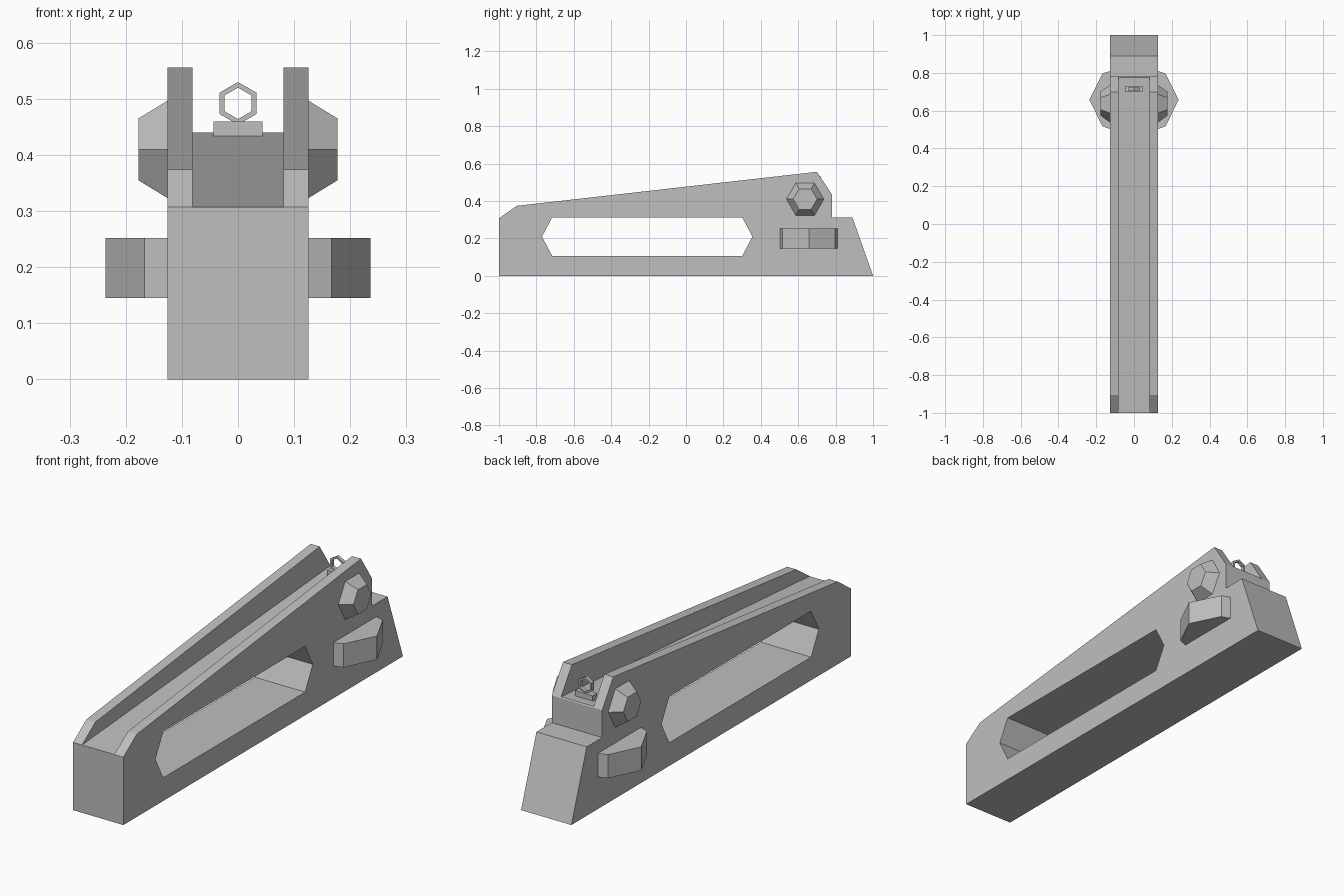
import bpy
import bmesh
from math import cos, sin, pi
from mathutils import Vector

if "Cube" in bpy.data.objects:
    bpy.data.objects.remove(bpy.data.objects["Cube"], do_unlink=True)

GREY = (0.52, 0.52, 0.52, 1.0)
metal = bpy.data.materials.new("plain_grey")
metal.use_nodes = True
metal.diffuse_color = GREY
metal.node_tree.nodes["Principled BSDF"].inputs["Base Color"].default_value = GREY

# Where a profile point (a, b) at distance d along each axis ends up
PLACE = {
    "x": lambda a, b, d: Vector((d, a, b)),
    "y": lambda a, b, d: Vector((a, d, b)),
    "z": lambda a, b, d: Vector((a, b, d)),
}


def loft(name, axis, sections):
    """Closed solid through (distance, profile) sections along an axis."""
    bm = bmesh.new()
    rings = [[bm.verts.new(PLACE[axis](a, b, d)) for a, b in pts] for d, pts in sections]
    bm.faces.new(rings[0])
    bm.faces.new(rings[-1])
    for low, high in zip(rings, rings[1:]):
        for i in range(len(low)):
            j = (i + 1) % len(low)
            bm.faces.new((low[i], low[j], high[j], high[i]))
    bmesh.ops.recalc_face_normals(bm, faces=bm.faces)
    mesh = bpy.data.meshes.new(name)
    bm.to_mesh(mesh)
    bm.free()
    mesh.materials.append(metal)
    obj = bpy.data.objects.new(name, mesh)
    bpy.context.scene.collection.objects.link(obj)
    return obj


def prism(name, axis, pts, lo, hi):
    return loft(name, axis, [(lo, pts), (hi, pts)])


def hexagon(ca, cb, r, turn=0.0):
    return [(ca + r * cos(turn + i * pi / 3), cb + r * sin(turn + i * pi / 3)) for i in range(6)]


def cut(obj, cutter):
    """Subtract the cutter, bake the result and discard the cutter."""
    mod = obj.modifiers.new("cut", "BOOLEAN")
    mod.operation = "DIFFERENCE"
    mod.solver = "EXACT"
    mod.object = cutter
    graph = bpy.context.evaluated_depsgraph_get()
    mesh = bpy.data.meshes.new_from_object(obj.evaluated_get(graph))
    obj.modifiers.clear()
    obj.data = mesh
    bpy.data.objects.remove(cutter, do_unlink=True)


# Main body: side silhouette, long window and sloping top channel
HALF = 0.126
body = prism("body", "x", [
    (-1, 0), (1, 0), (0.89, 0.312), (0.78, 0.312), (0.78, 0.435),
    (0.70, 0.556), (-0.905, 0.374), (-1, 0.307)], -HALF, HALF)
cut(body, prism("window_cutter", "x", [
    (-0.77, 0.21), (-0.715, 0.105), (0.30, 0.105),
    (0.355, 0.21), (0.30, 0.313), (-0.715, 0.313)], -0.3, 0.3))
cut(body, prism("channel_cutter", "x", [
    (-1.1, 0.2995), (0.9, 0.449), (0.9, 0.7), (-1.1, 0.7)], -0.081, 0.081))

# Tapered bolts and pointed lugs on both sides
for side, s in (("left", 1), ("right", -1)):
    wide = hexagon(0.637, 0.41, 0.1)
    narrow = hexagon(0.637, 0.41, 0.064)
    loft(side + "_bolt", "x", [(s * 0.11, wide), (s * HALF, wide), (s * 0.177, narrow)])
    lug = [(0.1, 0.50), (HALF, 0.503), (0.167, 0.517), (0.236, 0.657),
           (0.167, 0.797), (HALF, 0.81), (0.1, 0.813)]
    prism(side + "_lug", "z", [(s * x, y) for x, y in lug], 0.145, 0.252)

# Rear sight: small base block carrying a hexagonal ring
prism("sight_base", "z", [
    (-0.044, 0.698), (0.044, 0.698), (0.044, 0.73), (-0.044, 0.73)], 0.425, 0.46)
ring = prism("sight_ring", "y", hexagon(0, 0.492, 0.038, pi / 6), 0.706, 0.722)
cut(ring, prism("ring_cutter", "y", hexagon(0, 0.492, 0.028, pi / 6), 0.6, 0.8))
